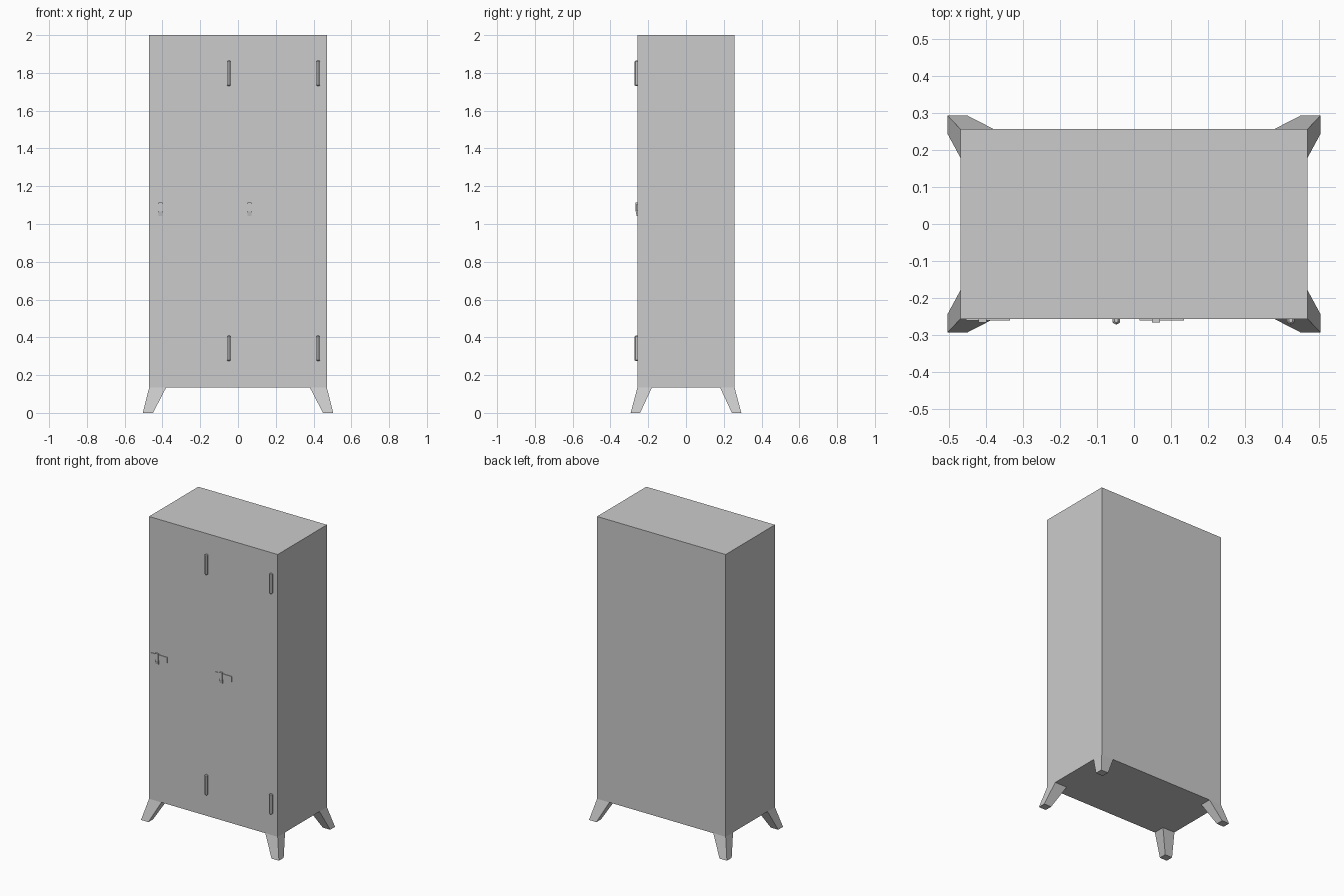
import bpy, bmesh
from mathutils import Matrix, Vector

if "Cube" in bpy.data.objects:
    bpy.data.objects.remove(bpy.data.objects["Cube"])

FRONT = -0.257


def finish(bm, name):
    bmesh.ops.recalc_face_normals(bm, faces=bm.faces)
    me = bpy.data.meshes.new(name)
    bm.to_mesh(me)
    bm.free()
    ob = bpy.data.objects.new(name, me)
    bpy.context.collection.objects.link(ob)
    return ob


def hexahedron(name, bottom, top):
    # solid between two matching quads
    bm = bmesh.new()
    b = [bm.verts.new(p) for p in bottom]
    t = [bm.verts.new(p) for p in top]
    bm.faces.new(b[::-1])
    bm.faces.new(t)
    for i in range(4):
        j = (i + 1) % 4
        bm.faces.new((b[i], b[j], t[j], t[i]))
    return finish(bm, name)


def rect(x0, x1, y0, y1, z):
    return [(x0, y0, z), (x1, y0, z), (x1, y1, z), (x0, y1, z)]


def box(name, x0, x1, y0, y1, z0, z1):
    return hexahedron(name, rect(x0, x1, y0, y1, z0), rect(x0, x1, y0, y1, z1))


# Cabinet body
box("cabinet_body", -0.47, 0.47, FRONT, 0.257, 0.135, 2.0)

# Splayed tapering legs at the four corners
for sx, xn in ((-1, "left"), (1, "right")):
    for sy, yn in ((-1, "front"), (1, "back")):
        hexahedron(f"{yn}_{xn}_leg",
                   rect(sx * 0.45, sx * 0.504, sy * 0.243, sy * 0.293, 0),
                   rect(sx * 0.38, sx * 0.47, sy * 0.18, sy * 0.257, 0.135))


# Hinge barrels: low-sided pins with chamfered ends
def hinge(name, x, z):
    bm = bmesh.new()
    bmesh.ops.create_cone(bm, cap_ends=True, segments=6, radius1=0.0115,
                          radius2=0.0115, depth=0.135,
                          matrix=Matrix.Translation(Vector((x, FRONT - 0.004, z))))
    rims = [e for e in bm.edges if abs(e.verts[0].co.z - e.verts[1].co.z) < 1e-5]
    bmesh.ops.bevel(bm, geom=rims, offset=0.005, segments=1,
                    affect='EDGES', profile=0.5)
    finish(bm, name)


for x, xn in ((-0.048, "left_door"), (0.424, "right_door")):
    for z, zn in ((0.342, "lower"), (1.798, "upper")):
        hinge(f"{xn}_{zn}_hinge", x, z)

# Door latches: thin horizontal bar crossed by an upright grip
for x, xn in ((-0.41, "left_door"), (0.06, "right_door")):
    box(f"{xn}_latch_bar", x - 0.045, x + 0.075,
        FRONT - 0.004, FRONT + 0.004, 1.068, 1.106)
    hexahedron(f"{xn}_latch_grip",
               rect(x - 0.011, x + 0.011, FRONT - 0.004, FRONT + 0.004, 1.042),
               rect(x - 0.011, x + 0.011, FRONT - 0.009, FRONT + 0.004, 1.065))
    box(f"{xn}_latch_block", x - 0.011, x + 0.011,
        FRONT - 0.010, FRONT + 0.004, 1.065, 1.114)
